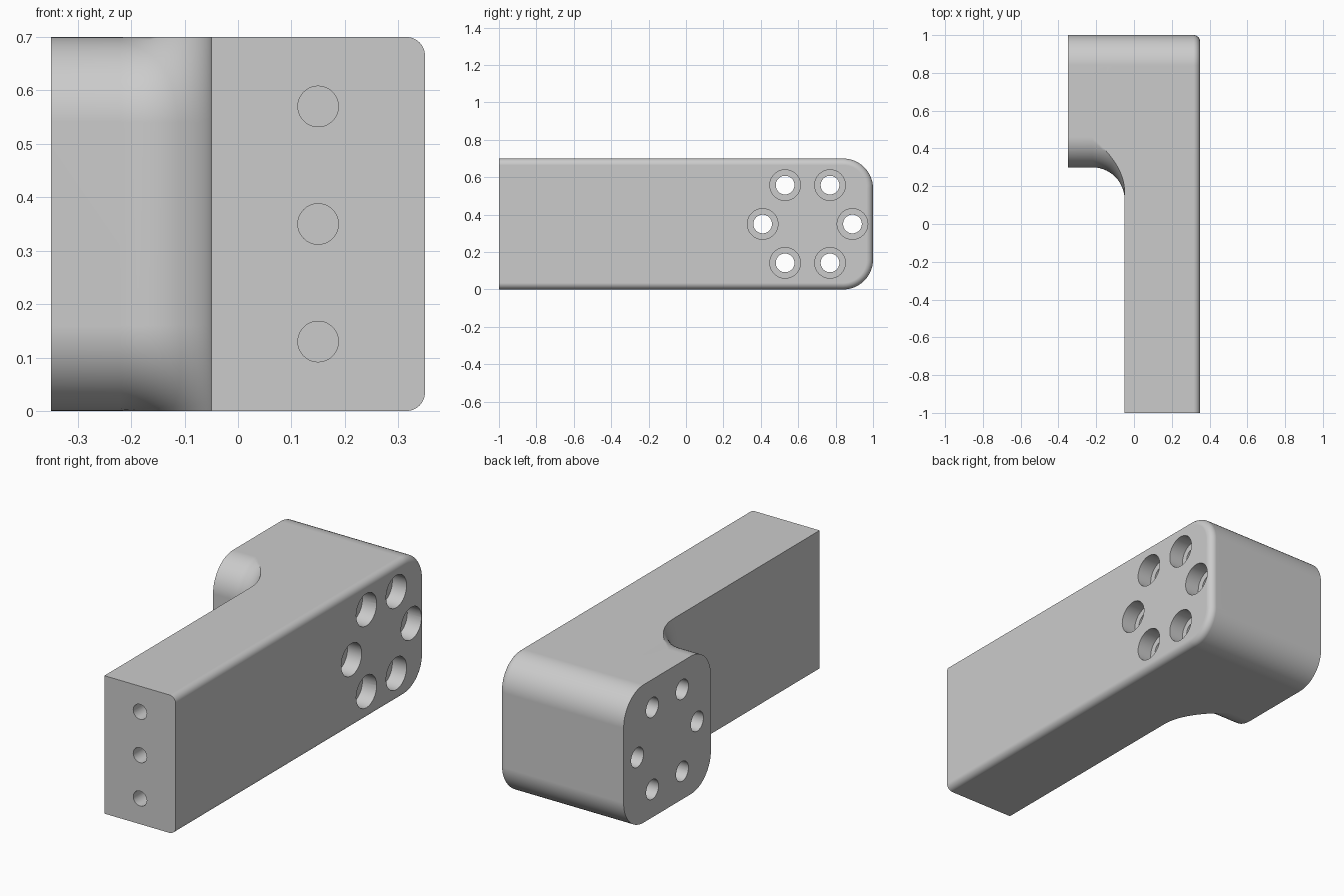
import bpy, bmesh
from math import sin, cos, asin, pi, radians, sqrt
from mathutils import Matrix

if "Cube" in bpy.data.objects:
    bpy.data.objects.remove(bpy.data.objects["Cube"])

HEIGHT, MID = 0.7, 0.35
CORNER = 0.16        # rounded corners of the boss and the back end
FLARE = 0.17         # fillet between boss and arm
EDGE = 0.035         # small rounding of the outer side
LEFT, JOINT, RIGHT = -0.35, -0.05, 0.35
BOSS_FRONT, FRONT, BACK = 0.3, -1.0, 1.0
N = 14

grey = bpy.data.materials.new("warm_grey")
grey.use_nodes = True
colour = (0.6, 0.6, 0.6, 1)
grey.diffuse_color = colour
grey.node_tree.nodes["Principled BSDF"].inputs["Base Color"].default_value = colour


def make_object(name, bm):
    bmesh.ops.recalc_face_normals(bm, faces=bm.faces)
    mesh = bpy.data.meshes.new(name)
    bm.to_mesh(mesh)
    bm.free()
    obj = bpy.data.objects.new(name, mesh)
    bpy.context.collection.objects.link(obj)
    return obj


def boss_front(offset):
    """Upper half of the boss front, its corner cut off at the top plane."""
    r = CORNER + offset
    top = asin(min(1, CORNER / r))
    return [(BOSS_FRONT + CORNER - r * cos(top * i / N),
             HEIGHT - CORNER + r * sin(top * i / N)) for i in range(N + 1)]


def back_corner(inset):
    r = CORNER - inset
    return [(BACK - CORNER + r * sin(pi / 2 * i / N),
             HEIGHT - CORNER + r * cos(pi / 2 * i / N)) for i in range(N + 1)]


def closed_ring(x, half):
    """Mirror the upper half outline about the middle height."""
    pts = half + [(y, HEIGHT - z) for y, z in reversed(half)]
    return [(x, y, z) for y, z in pts]


# Outline rings from the boss face, through the flare, to the outer side
def boss_ring(x):
    t = max(0, x - (JOINT - FLARE))
    front = boss_front(FLARE - sqrt(max(0, FLARE ** 2 - t ** 2)))
    return closed_ring(x, front + [front[-1]] + back_corner(0))


widest = boss_front(FLARE)


def arm_ring(x, inset):
    scale = (MID - inset) / MID
    front = [(FRONT, MID + (z - MID) * scale) for y, z in widest]
    shoulder = (widest[-1][0], HEIGHT - inset)
    return closed_ring(x, front + [shoulder] + back_corner(inset))


rings = [boss_ring(LEFT)]
rings += [boss_ring(JOINT - FLARE + FLARE * sin(pi / 2 * i / N)) for i in range(N + 1)]
rings.append(arm_ring(JOINT, 0))
for i in range(9):
    a = pi / 2 * i / 8
    rings.append(arm_ring(RIGHT - EDGE + EDGE * sin(a), EDGE * (1 - cos(a))))

bm = bmesh.new()
loops = [[bm.verts.new(p) for p in ring] for ring in rings]
for a, b in zip(loops, loops[1:]):
    for i in range(len(a)):
        j = (i + 1) % len(a)
        bm.faces.new((a[i], a[j], b[j], b[i]))
bm.faces.new(loops[0])
bm.faces.new(loops[-1])
bmesh.ops.remove_doubles(bm, verts=bm.verts, dist=1e-5)
body = make_object("mounting_arm", bm)
body.data.materials.append(grey)


# Hole cutters
def add_cylinder(bm, centre, radius, depth, axis):
    turn = Matrix.Rotation(pi / 2, 4, 'Y' if axis == 'x' else 'X')
    bmesh.ops.create_cone(bm, cap_ends=True, segments=40, radius1=radius, radius2=radius,
                          depth=depth, matrix=Matrix.Translation(centre) @ turn)


bolts = [(0.65 + 0.24 * cos(radians(a)), MID + 0.24 * sin(radians(a)))
         for a in range(0, 360, 60)]
holes, bores = bmesh.new(), bmesh.new()
for y, z in bolts:
    add_cylinder(holes, (0, y, z), 0.05, 1.0, 'x')
    add_cylinder(bores, (RIGHT + 0.02, y, z), 0.082, 0.2, 'x')
for z in (0.13, 0.35, 0.57):
    add_cylinder(holes, (0.15, FRONT, z), 0.038, 0.6, 'y')

bpy.context.view_layer.objects.active = body
for name, cutter_bm in (("hole_cutter", holes), ("counterbore_cutter", bores)):
    cutter = make_object(name, cutter_bm)
    cutter.data.materials.append(grey)
    cutter.hide_render = True
    mod = body.modifiers.new(name, 'BOOLEAN')
    mod.operation = 'DIFFERENCE'
    mod.solver = 'EXACT'
    mod.object = cutter
    bpy.ops.object.modifier_apply(modifier=mod.name)
    bpy.data.objects.remove(cutter)

# Smooth roundings, crisp edges
bpy.ops.object.select_all(action='DESELECT')
body.select_set(True)
bpy.ops.object.shade_smooth_by_angle(angle=radians(30))
weighted = body.modifiers.new("flat_sides", 'WEIGHTED_NORMAL')
weighted.keep_sharp = True
